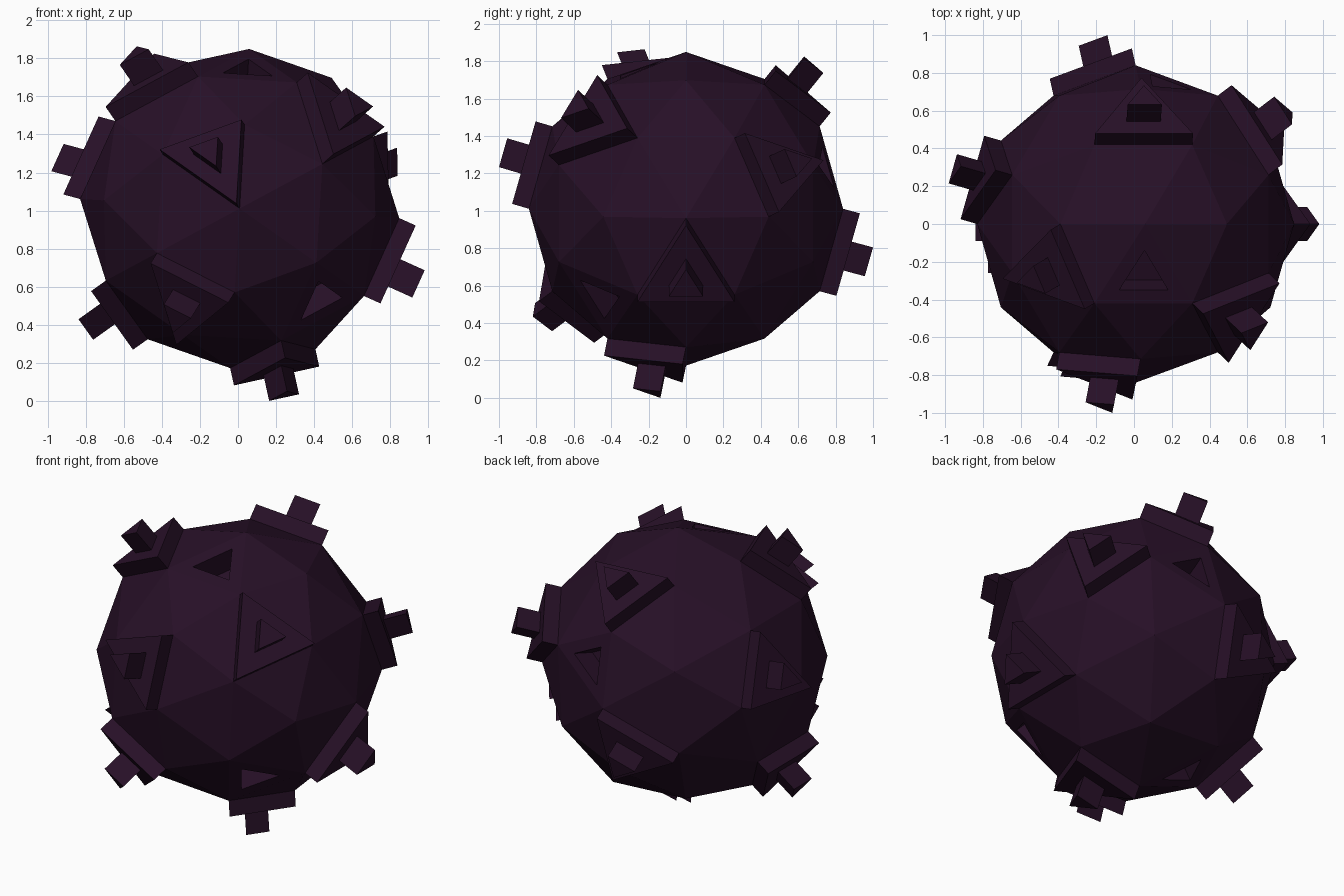
import bpy, bmesh, math
from mathutils import Matrix, Vector

old = bpy.data.objects.get("Cube")
if old:
    bpy.data.objects.remove(old)

RADIUS = 0.84
# Outward directions of the facets that carry raised studs
STUDS = [(-.12, -.74, .24), (.48, -.45, .42), (-.42, -.23, .63), (-.73, .23, .18),
         (-.63, 0, -.48), (-.25, -.6, -.44), (.19, -.14, -.76), (.71, 0, -.32),
         (.61, .46, .19), (.04, .52, .6), (-.15, .74, -.22)]
# Outward directions of the facets that carry sunken pits
PITS = [(.05, -.28, .73), (.42, -.45, -.48), (.15, .74, .22), (-.28, .14, -.73)]


def step(bm, face, scale, height):
    """Extrude one facet, scale its cap and move it along its normal."""
    cap = bmesh.ops.extrude_discrete_faces(bm, faces=[face])["faces"][0]
    cap.normal_update()
    centre, normal = cap.calc_center_median(), cap.normal.copy()
    for v in cap.verts:
        v.co = centre + (v.co - centre) * scale + normal * height
    return cap


def nearest(faces, direction):
    d = Vector(direction).normalized()
    return max(faces, key=lambda f: f.calc_center_median().normalized().dot(d))


# Faceted ball
bm = bmesh.new()
bmesh.ops.create_icosphere(bm, subdivisions=2, radius=RADIUS,
                           matrix=Matrix.Rotation(math.radians(-28.3), 4, 'Y'))
bm.normal_update()
facets = list(bm.faces)
stud_faces = [nearest(facets, d) for d in STUDS]
pit_faces = [nearest(facets, d) for d in PITS]

# Raised triangular plates, each with a small triangular peg
for f in stud_faces:
    plate = step(bm, f, 1.0, 0.095)
    step(bm, step(bm, plate, 0.35, 0), 1.0, 0.14)

# Sunken triangular pits
for f in pit_faces:
    step(bm, step(bm, f, 0.5, 0), 1.0, -0.15)

# Stand on the ground, centred
for axis in range(3):
    values = [v.co[axis] for v in bm.verts]
    low, high = min(values), max(values)
    shift = -low if axis == 2 else -(low + high) / 2
    for v in bm.verts:
        v.co[axis] += shift

mesh = bpy.data.meshes.new("studded_ball")
bm.to_mesh(mesh)
bm.free()
ball = bpy.data.objects.new("studded_ball", mesh)
bpy.context.collection.objects.link(ball)

# Dark plum colour
plum = bpy.data.materials.new("dark_plum")
plum.use_nodes = True
colour = (0.02, 0.005, 0.02, 1)
plum.diffuse_color = colour
plum.node_tree.nodes["Principled BSDF"].inputs["Base Color"].default_value = colour
mesh.materials.append(plum)
